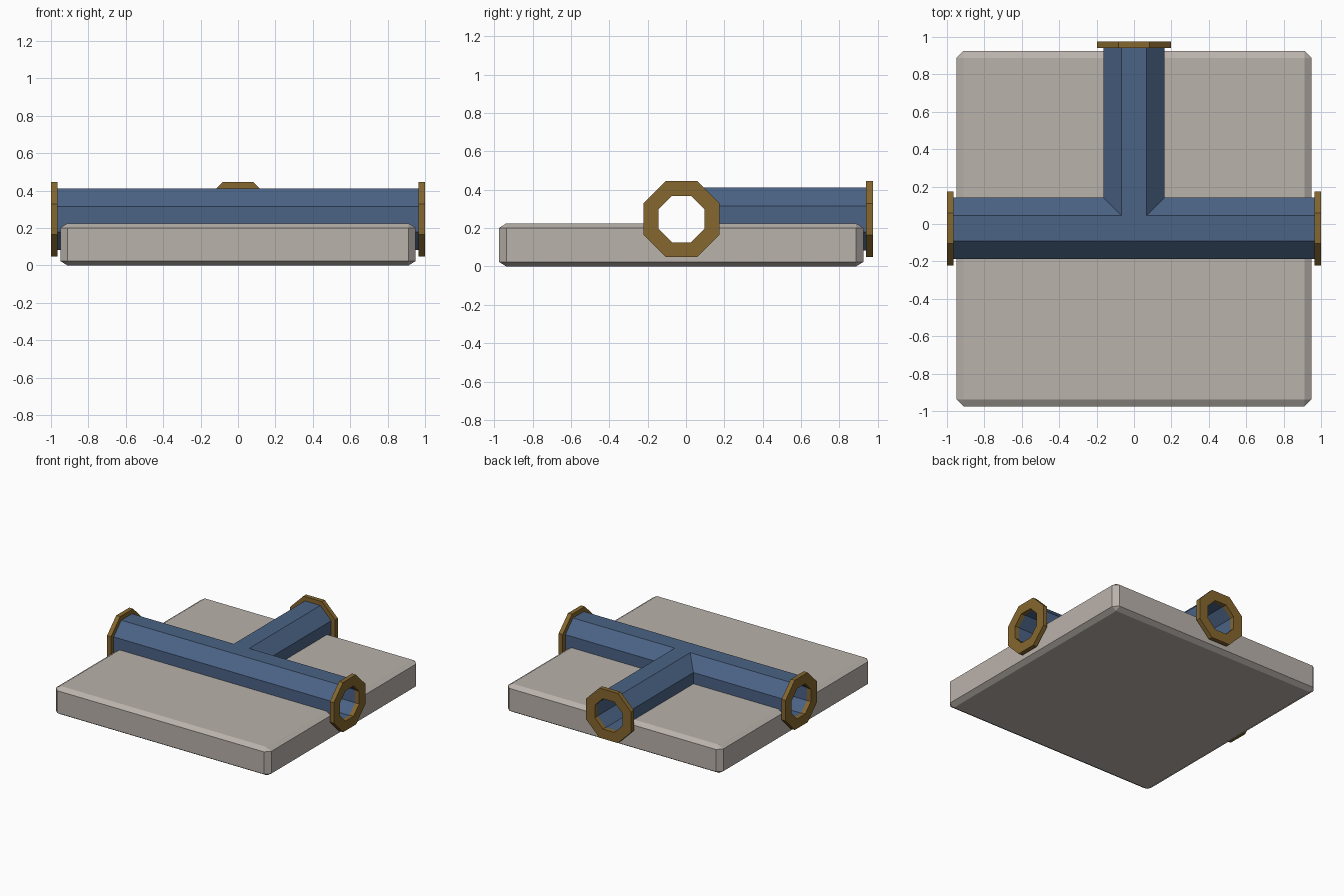
import bpy, bmesh, math
from mathutils import Matrix

if "Cube" in bpy.data.objects:
    bpy.data.objects.remove(bpy.data.objects["Cube"])

CY, CZ = -0.0235, 0.247          # junction centre of the pipes
OUTER, BORE = 0.164, 0.125       # pipe apothems (centre to flat)
REACH_X, REACH_Y = 0.97, 0.97    # arm lengths measured from the junction


def material(name, rgb):
    m = bpy.data.materials.new(name)
    m.diffuse_color = (*rgb, 1)
    m.use_nodes = True
    m.node_tree.nodes["Principled BSDF"].inputs["Base Color"].default_value = m.diffuse_color
    return m


def finish(bm, name, mat):
    bmesh.ops.recalc_face_normals(bm, faces=bm.faces)
    me = bpy.data.meshes.new(name)
    bm.to_mesh(me)
    bm.free()
    me.materials.append(mat)
    ob = bpy.data.objects.new(name, me)
    bpy.context.collection.objects.link(ob)
    return ob


def octagon(apothem):
    r = apothem / math.cos(math.pi / 8)
    return [(r * math.cos((i + 0.5) * math.pi / 4),
             r * math.sin((i + 0.5) * math.pi / 4)) for i in range(8)]


def profile(apothem):
    """Octagon with extra points in the middle of the top and bottom flats."""
    p = octagon(apothem)
    p.insert(6, (0, -apothem))
    p.insert(2, (0, apothem))
    return p


# the three arms: local (along, across, height) -> world, mitre rule, length
ARMS = [
    (lambda u, v, z: (u, v + CY, z + CZ), lambda v: max(0, v), REACH_X),
    (lambda u, v, z: (-u, v + CY, z + CZ), lambda v: max(0, v), REACH_X),
    (lambda u, v, z: (v, u + CY, z + CZ), abs, REACH_Y),
]


def tee_walls(bm, apothem, shorten=0.0):
    """Mitred octagonal tee surface; returns the end loop of each arm."""
    ends = []
    pts = profile(apothem)
    for place, start, length in ARMS:
        a = [bm.verts.new(place(start(v), v, z)) for v, z in pts]
        b = [bm.verts.new(place(length - shorten, v, z)) for v, z in pts]
        for i in range(len(pts)):
            j = (i + 1) % len(pts)
            bm.faces.new((a[i], a[j], b[j], b[i]))
        ends.append(b)
    return ends


slab_mat = material("warm grey stone", (0.49, 0.445, 0.41))
pipe_mat = material("slate blue", (0.07, 0.125, 0.235))
flange_mat = material("brass brown", (0.235, 0.135, 0.028))

# hollow tee pipe
bm = bmesh.new()
outer, inner = tee_walls(bm, OUTER), tee_walls(bm, BORE)
for o, n in zip(outer, inner):
    for i in range(len(o)):
        j = (i + 1) % len(o)
        bm.faces.new((o[i], o[j], n[j], n[i]))
bmesh.ops.remove_doubles(bm, verts=bm.verts, dist=1e-5)
finish(bm, "tee_pipe", pipe_mat)

# flange rings on the pipe ends
for name, (place, _, _), near, far in (
        ("right_flange", ARMS[0], 0.965, 1.0),
        ("left_flange", ARMS[1], 0.965, 1.0),
        ("back_flange", ARMS[2], 0.94 - CY, 0.975 - CY)):
    bm = bmesh.new()
    loops = [[bm.verts.new(place(u, v, z)) for v, z in octagon(r)]
             for u, r in ((near, 0.198), (far, 0.198), (far, 0.121), (near, 0.121))]
    for k in range(4):
        p, q = loops[k], loops[(k + 1) % 4]
        for i in range(8):
            j = (i + 1) % 8
            bm.faces.new((p[i], p[j], q[j], q[i]))
    finish(bm, name, flange_mat)

# chamfered floor slab (bevelled block flattened in z)
bm = bmesh.new()
bmesh.ops.create_cube(bm, size=1, matrix=Matrix.Diagonal((1.9, 1.9, 0.36, 1)))
bmesh.ops.bevel(bm, geom=bm.edges[:], offset=0.038, segments=1, affect='EDGES')
bmesh.ops.transform(bm, verts=bm.verts, matrix=Matrix.Translation(
    (0, -0.025, 0.1125)) @ Matrix.Diagonal((1, 1, 0.625, 1)))
slab = finish(bm, "floor_slab", slab_mat)

# channel cutter keeps the pipe bore clear of the slab
bm = bmesh.new()
for end in tee_walls(bm, 0.145, 0.005):
    bm.faces.new(end)
bmesh.ops.remove_doubles(bm, verts=bm.verts, dist=1e-5)
cutter = finish(bm, "channel_cutter", slab_mat)
cutter.hide_render = True
cutter.hide_viewport = True
cut = slab.modifiers.new("channel", 'BOOLEAN')
cut.operation = 'DIFFERENCE'
cut.solver = 'EXACT'
cut.object = cutter
